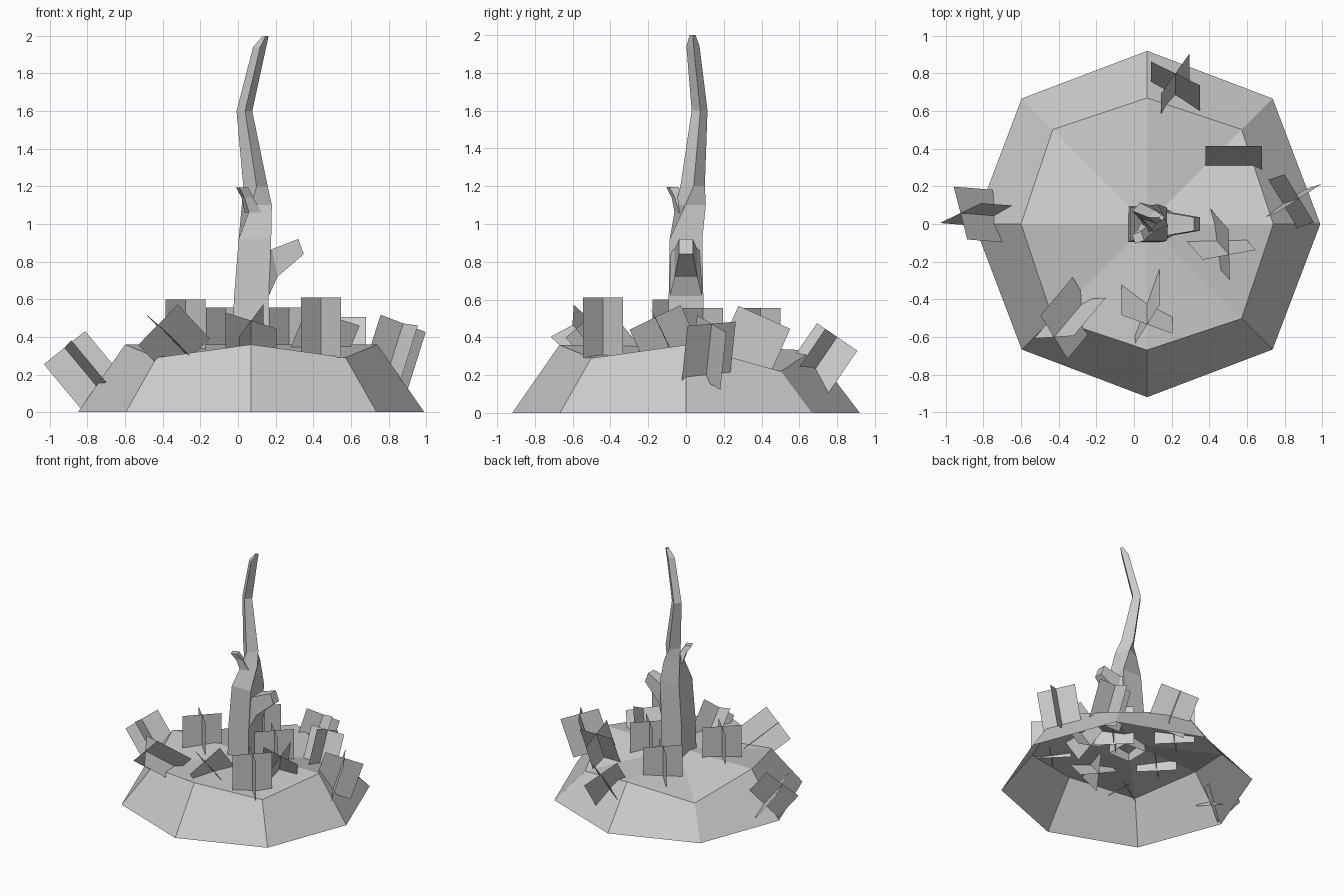
import bpy
import bmesh
from math import cos, sin, pi, radians
from mathutils import Vector

default = bpy.data.objects.get("Cube")
if default:
    bpy.data.objects.remove(default, do_unlink=True)

# One plain grey for everything
grey = bpy.data.materials.new("plain_grey")
grey.use_nodes = True
colour = (0.6, 0.6, 0.6, 1)
grey.diffuse_color = colour
grey.node_tree.nodes["Principled BSDF"].inputs["Base Color"].default_value = colour


def finish(name, bm, recalc=True):
    """Turn a bmesh into a flat shaded object."""
    if recalc:
        bmesh.ops.recalc_face_normals(bm, faces=bm.faces)
    mesh = bpy.data.meshes.new(name)
    bm.to_mesh(mesh)
    bm.free()
    mesh.materials.append(grey)
    obj = bpy.data.objects.new(name, mesh)
    bpy.context.collection.objects.link(obj)
    return obj


def bridge(bm, low, high):
    """Join two closed rings of vertices with quads."""
    count = len(low)
    for i in range(count):
        j = (i + 1) % count
        bm.faces.new((low[i], low[j], high[j], high[i]))


def loft(name, rings):
    """Skin a list of point rings and close the far end."""
    bm = bmesh.new()
    loops = [[bm.verts.new(p) for p in ring] for ring in rings]
    for low, high in zip(loops, loops[1:]):
        bridge(bm, low, high)
    bm.faces.new(loops[-1])
    return finish(name, bm)


def square(x, y, z, radius, twist):
    """Four corners of a level square, starting at its front right-hand corner."""
    angles = [radians(twist + 225 + 90 * i) for i in range(4)]
    return [Vector((x + radius * cos(a), y + radius * sin(a), z)) for a in angles]


def upright(x, z, lean, half_height, half_width):
    """Four corners of a leaning rectangle that faces sideways."""
    return [Vector((x - lean * v, half_width * u, z + half_height * v))
            for u, v in ((-1, -1), (1, -1), (1, 1), (-1, 1))]


# Mound: open octagonal shell with an uneven rim and a fanned top
def mound():
    bm = bmesh.new()
    middle = Vector((0.07, 0, 0))
    rim_heights = (0.36, 0.22, 0.33, 0.225, 0.36, 0.29, 0.36, 0.29)
    base, rim = [], []
    for i, height in enumerate(rim_heights):
        out = Vector((cos(i * pi / 4), sin(i * pi / 4), 0))
        spread = 1.025 if i % 2 else 1
        base.append(bm.verts.new(middle + out * 0.92 * spread))
        rim.append(bm.verts.new(middle + out * (0.71 if i % 2 else 0.67)
                                + Vector((0, 0, height))))
    bridge(bm, base, rim)
    top = bm.verts.new(middle + Vector((0, 0, 0.36)))
    for i in range(len(rim)):
        bm.faces.new((rim[i], rim[(i + 1) % len(rim)], top))
    return finish("mound", bm)


mound()

# Trunk: square section that twists and tapers to a bent tip
loft("trunk", [square(*r) for r in (
    (0.065, 0, 0.28, 0.135, 0),
    (0.07, 0, 0.6, 0.13, 0),
    (0.09, 0, 0.92, 0.122, 0),
    (0.1, 0.025, 1.1, 0.085, 25),
    (0.093, 0.035, 1.2, 0.065, 50),
    (0.034, 0.072, 1.6, 0.042, 50),
    (0.115, 0.037, 1.94, 0.035, 50),
    (0.147, 0.035, 2, 0.016, 50))])

# Stubby side branch
loft("branch", [upright(*r) for r in (
    (0.165, 0.74, 0, 0.12, 0.085),
    (0.195, 0.793, 0.015, 0.073, 0.06),
    (0.335, 0.88, 0.015, 0.04, 0.036))])

# Small broken twig
loft("twig", [square(*r) for r in (
    (0.08, -0.015, 1.06, 0.05, 20),
    (0.05, -0.045, 1.14, 0.034, 20),
    (0.022, -0.072, 1.195, 0.036, 20))])


# Plants: two crossed square cards each
def plant(name, centre, axis, across, width=0.3, height=0.32):
    centre, up = Vector(centre), Vector(axis).normalized()
    side = Vector(across)
    side = (side - up * side.dot(up)).normalized()
    bm = bmesh.new()
    for direction in (side, up.cross(side)):
        w, h = direction * width / 2, up * height / 2
        bm.faces.new([bm.verts.new(centre + w * a + h * b)
                      for a, b in ((-1, -1), (1, -1), (1, 1), (-1, 1))])
    return finish(name, bm, recalc=False)


for i, spot in enumerate(((-0.28, -0.07, 0.44), (-0.065, 0.395, 0.395),
                          (0.27, 0.09, 0.395), (0.44, -0.44, 0.45))):
    plant(f"upright_plant_{i + 1}", spot, (0, 0, 1), (1, 1, 0))

plant("back_plant", (0.22, 0.71, 0.27), (0, 0.56, 0.82), (0.27, -0.13, 0.09))
plant("back_left_plant", (0.53, 0.35, 0.36), (0, 0.4, 0.9), (1, 0, 0))
plant("left_plant", (0.83, 0.12, 0.32), (0.3, 0.1, 0.95), (0.16, -0.26, -0.02))
plant("inner_left_plant", (0.45, -0.1, 0.37), (0.35, -0.4, 0.85), (0, -0.25, -0.14))
plant("front_plant", (0.07, -0.43, 0.365), (0, -0.65, 0.76), (0.28, -0.1, -0.09))
plant("front_right_plant", (-0.34, -0.5, 0.375), (-0.52, -0.62, 0.55), (-0.21, 0, -0.24))
plant("right_plant", (-0.82, 0.05, 0.22), (-0.64, 0.05, 0.77), (0.05, -0.27, 0.1))
